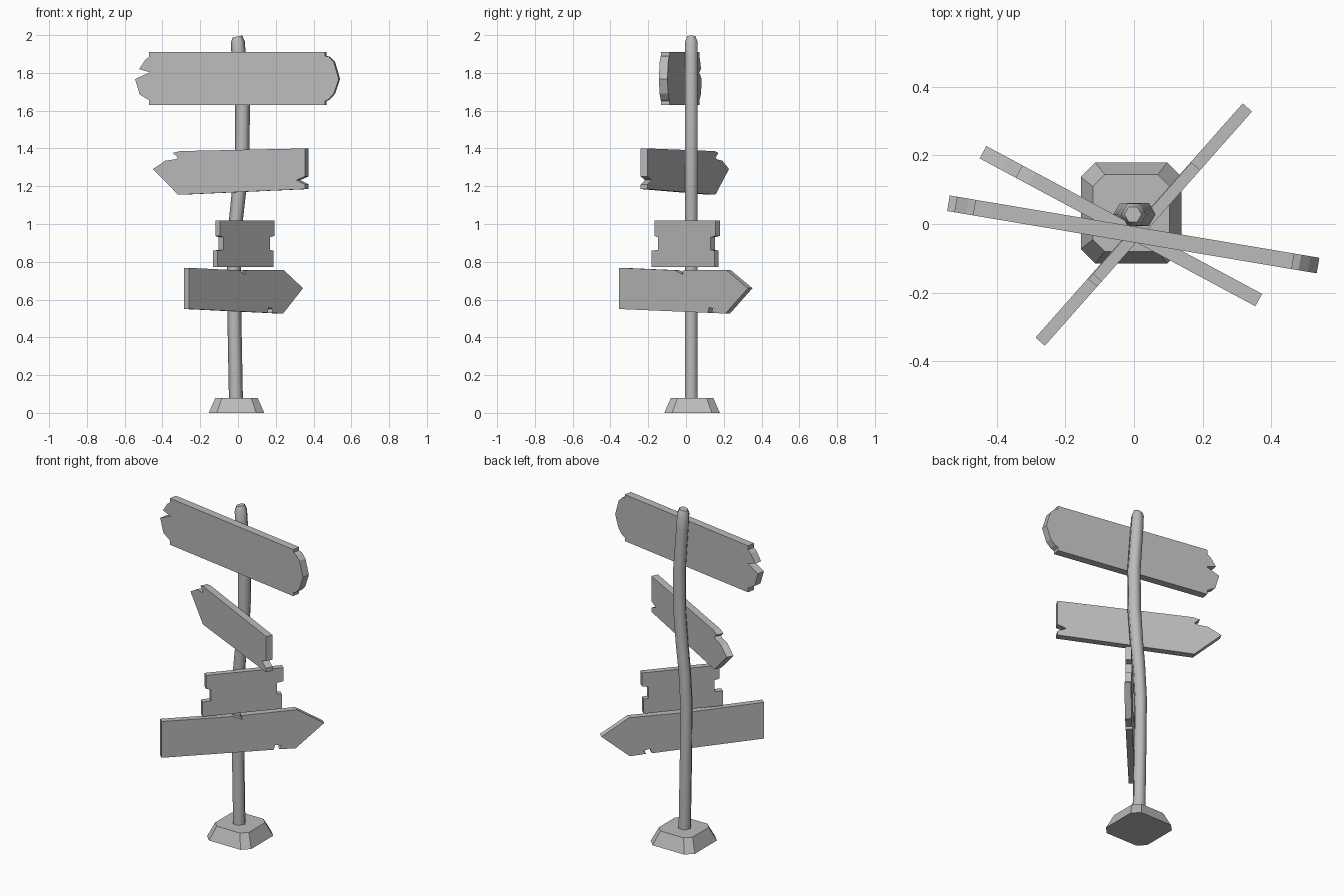
import bpy
import bmesh
from math import sin, cos, pi, radians

cube = bpy.data.objects.get("Cube")
if cube:
    bpy.data.objects.remove(cube, do_unlink=True)

grey = bpy.data.materials.new("weathered grey")
grey.use_nodes = True
GREY = (0.5, 0.5, 0.5, 1)
grey.diffuse_color = GREY
grey.node_tree.nodes["Principled BSDF"].inputs["Base Color"].default_value = GREY


def loft(name, rings, smooth_angle=None):
    """Closed solid through a stack of matching rings."""
    bm = bmesh.new()
    loops = [[bm.verts.new(p) for p in ring] for ring in rings]
    for low, high in zip(loops, loops[1:]):
        for i in range(len(low)):
            j = (i + 1) % len(low)
            bm.faces.new((low[i], low[j], high[j], high[i]))
    bm.faces.new(loops[0])
    bm.faces.new(loops[-1])
    bmesh.ops.recalc_face_normals(bm, faces=bm.faces)
    mesh = bpy.data.meshes.new(name)
    bm.to_mesh(mesh)
    bm.free()
    mesh.materials.append(grey)
    obj = bpy.data.objects.new(name, mesh)
    bpy.context.collection.objects.link(obj)
    if smooth_angle:
        bpy.ops.object.select_all(action="DESELECT")
        obj.select_set(True)
        bpy.context.view_layer.objects.active = obj
        bpy.ops.object.shade_smooth_by_angle(angle=radians(smooth_angle))
    return obj


def sign(name, origin, angle, stretch, thickness, outline):
    """Upright board: outline of (distance along, height), turned about z."""
    a = radians(angle)

    def ring(depth):
        return [(origin[0] + cos(a) * u * stretch - sin(a) * depth,
                 origin[1] + sin(a) * u * stretch + cos(a) * depth, z)
                for u, z in outline]
    return loft(name, [ring(0), ring(thickness)])


def chamfered_square(half, cut, z):
    h, c = half, half - cut
    return [(x - 0.008, y + 0.032, z) for x, y in
            ((h, -c), (h, c), (c, h), (-c, h), (-h, c), (-h, -c), (-c, -h), (c, -h))]


# Base block
loft("base", [chamfered_square(0.147, 0.042, 0), chamfered_square(0.112, 0.035, 0.08)])

# Crooked six-sided pole: centre x, height, radius, tilt of the ring
path = [(-0.011, 0.07, 0.037, 0), (-0.019, 0.5, 0.037, 0), (-0.023, 0.82, 0.037, 0),
        (-0.011, 1.02, 0.037, 0), (0.005, 1.17, 0.038, 0), (0.022, 1.38, 0.039, 0),
        (0.024, 1.62, 0.039, 0), (0.004, 1.88, 0.038, 0), (-0.001, 1.965, 0.037, 0.1),
        (-0.003, 1.993, 0.025, 0.2)]
loft("pole", [[(x + r * cos(k * pi / 3), 0.028 + r * sin(k * pi / 3),
                z + tilt * r * cos(k * pi / 3)) for k in range(6)]
              for x, z, r, tilt in path], 62)

# Top board with rounded right end and split left end
sign("top_sign", (0, -0.054), -9.57, 1.014, 0.046, [
    (-0.47, 1.63), (0.46, 1.63), (0.46, 1.65), (0.48, 1.66), (0.507, 1.69),
    (0.533, 1.767), (0.507, 1.857), (0.48, 1.885), (0.46, 1.89), (0.46, 1.91),
    (-0.47, 1.91), (-0.47, 1.885), (-0.49, 1.87), (-0.524, 1.82), (-0.466, 1.803),
    (-0.545, 1.767), (-0.52, 1.685), (-0.47, 1.655)])

# Upper arrow pointing right, with a notch in its blunt end
sign("upper_arrow_sign", (0, -0.05), -28.2, 1.135, 0.041, [
    (-0.317, 1.155), (0.354, 1.185), (0.354, 1.21), (0.31, 1.232), (0.354, 1.252),
    (0.354, 1.4), (-0.307, 1.386), (-0.345, 1.376), (-0.318, 1.352),
    (-0.328, 1.343), (-0.385, 1.335), (-0.45, 1.291)])

# Small board with stepped sides
sign("small_sign", (0.054, 0), 48.5, 1.335, 0.034, [
    (-0.183, 0.772), (0.15, 0.772), (0.15, 0.86), (0.13, 0.862), (0.13, 0.93),
    (0.157, 0.937), (0.157, 1.018), (-0.168, 1.018), (-0.168, 0.937),
    (-0.148, 0.93), (-0.148, 0.862), (-0.183, 0.86)])

# Lower arrow pointing left, chipped on both edges
sign("lower_arrow_sign", (0.054, 0), 48.5, 1.335, 0.036, [
    (-0.355, 0.55), (0.116, 0.53), (0.122, 0.558), (0.15, 0.55), (0.14, 0.53),
    (0.208, 0.525), (0.328, 0.66), (0.212, 0.757), (-0.02, 0.755),
    (-0.016, 0.732), (-0.058, 0.755), (-0.355, 0.768)])
